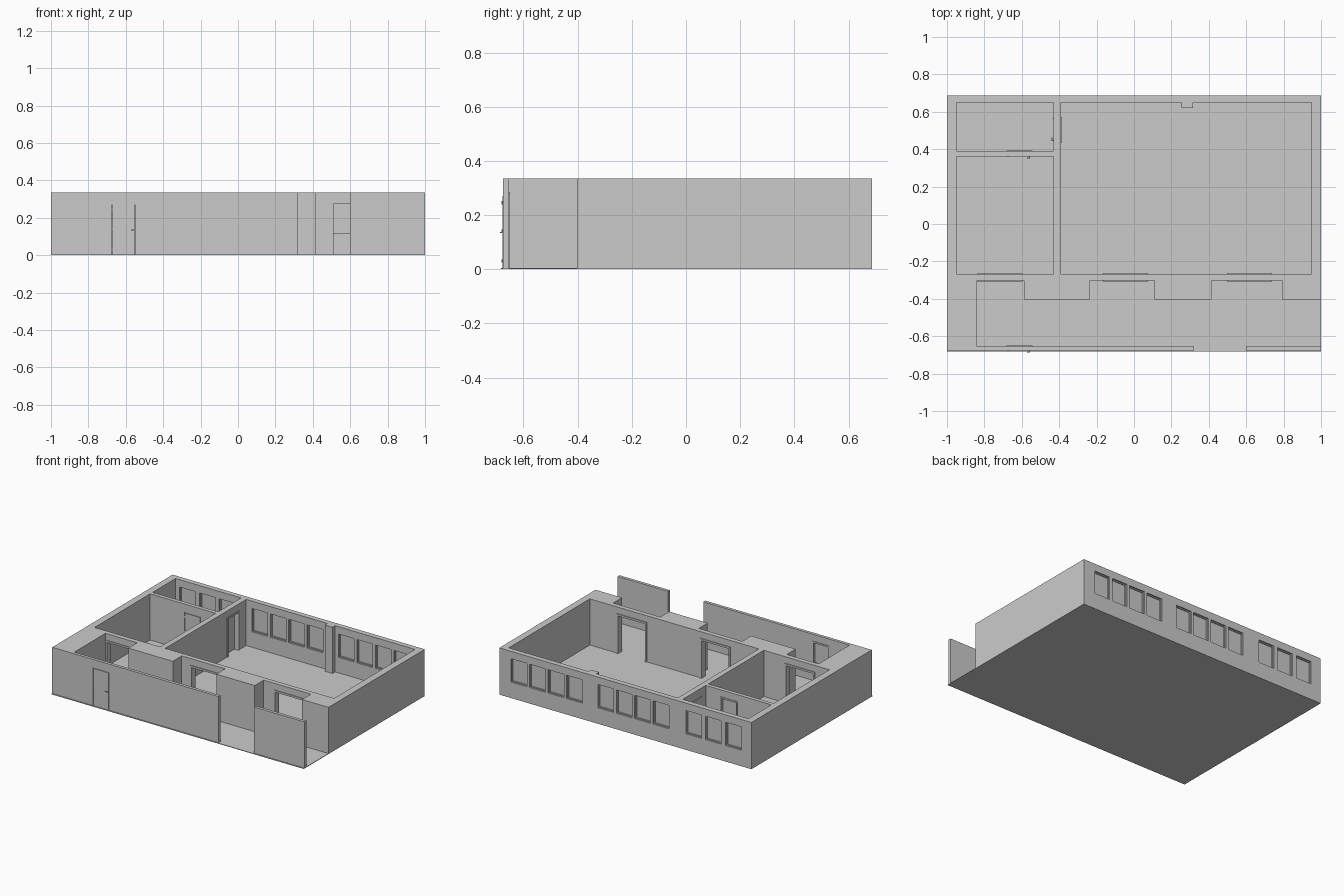
import bpy
import bmesh
from mathutils import Matrix

if "Cube" in bpy.data.objects:
    bpy.data.objects.remove(bpy.data.objects["Cube"])

FLOOR, TOP, HEAD, SILL = 0.004, 0.335, 0.275, 0.115
BACK_IN, BACK_OUT = 0.65, 0.687
FRONT_OUT, FRONT_IN = -0.676, -0.654

grey = bpy.data.materials.new("plain grey")
grey.diffuse_color = (0.6, 0.6, 0.6, 1)
grey.use_nodes = True
grey.node_tree.nodes["Principled BSDF"].inputs["Base Color"].default_value = grey.diffuse_color


def finish(name, bm):
    bmesh.ops.recalc_face_normals(bm, faces=bm.faces)
    mesh = bpy.data.meshes.new(name)
    bm.to_mesh(mesh)
    bm.free()
    mesh.materials.append(grey)
    obj = bpy.data.objects.new(name, mesh)
    bpy.context.collection.objects.link(obj)
    return obj


def prism(name, outline, low, high):
    """Extrude a flat outline upward from low to high."""
    bm = bmesh.new()
    face = bm.faces.new([bm.verts.new((x, y, low)) for x, y in outline])
    new = bmesh.ops.extrude_face_region(bm, geom=[face])["geom"]
    verts = [v for v in new if isinstance(v, bmesh.types.BMVert)]
    bmesh.ops.translate(bm, verts=verts, vec=(0, 0, high - low))
    return finish(name, bm)


def rect(x0, x1, y0, y1):
    return [(x0, y0), (x1, y0), (x1, y1), (x0, y1)]


def box(name, x0, x1, y0, y1, z0, z1):
    return prism(name, rect(x0, x1, y0, y1), z0, z1)


def cut(target, cutter):
    """Subtract the cutter from the target and discard it."""
    mod = target.modifiers.new("cut", "BOOLEAN")
    mod.operation, mod.solver, mod.object = "DIFFERENCE", "EXACT", cutter
    bpy.context.view_layer.objects.active = target
    bpy.ops.object.modifier_apply(modifier=mod.name)
    bpy.data.objects.remove(cutter)


def stand(obj, matrix):
    """Move mesh data so that a part built flat stands in its wall."""
    obj.data.transform(matrix)
    return obj


# Upright frame: the flat outline (u, v) becomes (x, z), its depth becomes -y
UPRIGHT = Matrix(((1, 0, 0, 0), (0, 0, -1, 0), (0, 1, 0, 0), (0, 0, 0, 1)))


def door_frame(name, x0, x1, y0, y1, rim=0.013):
    head = HEAD + rim
    outline = [(x0, FLOOR), (x0, head), (x1, head), (x1, FLOOR),
               (x1 - rim, FLOOR), (x1 - rim, HEAD), (x0 + rim, HEAD), (x0 + rim, FLOOR)]
    return stand(prism(name, outline, -y1, -y0), UPRIGHT)


def cylinder(name, radius, length, matrix):
    bm = bmesh.new()
    bmesh.ops.create_cone(bm, cap_ends=True, segments=10, radius1=radius,
                          radius2=radius, depth=length, matrix=matrix)
    return finish(name, bm)


# Floor and solid wall block
box("floor", -1, 1, -0.683, BACK_OUT, 0, FLOOR)
walls = box("walls", -1, 1, FRONT_OUT, BACK_OUT, FLOOR, TOP)

# Rooms, with a pier on the back wall of the large one
small_room = rect(-0.95, -0.43, 0.39, BACK_IN)
middle_room = rect(-0.95, -0.43, -0.268, 0.362)
large_room = [(-0.39, -0.268), (0.95, -0.268), (0.95, BACK_IN), (0.315, BACK_IN),
              (0.315, 0.62), (0.255, 0.62), (0.255, BACK_IN), (-0.39, BACK_IN)]

# Corridor with door niches and the front entrance
corridor = [(-0.84, FRONT_IN), (0.32, FRONT_IN), (0.32, -0.8), (0.6, -0.8),
            (0.6, FRONT_IN), (1.1, FRONT_IN), (1.1, -0.403)]
for left, right in ((0.415, 0.79), (-0.235, 0.11)):
    corridor += [(right, -0.403), (right, -0.302), (left, -0.302), (left, -0.403)]
corridor += [(-0.588, -0.403), (-0.588, -0.302), (-0.84, -0.302)]

for plan in (small_room, middle_room, large_room, corridor):
    cut(walls, prism("cutter", plan, -0.1, TOP + 0.1))

# Open doorways between the corridor and the rooms
for i, x0 in enumerate((-0.837, -0.165, 0.497)):
    x1 = x0 + 0.24
    cut(walls, box("cutter", x0 + 0.006, x1 - 0.006, -0.32, -0.25, -0.1, HEAD + 0.006))
    door_frame(f"doorway_frame_{i + 1}", x0, x1, -0.307, -0.262)

# Windows along the back wall
starts = [0.341 + 0.147 * i for i in range(4)]
starts += [-0.345 + 0.146 * i for i in range(4)]
starts += [-0.92, -0.76, -0.605]
for i, x0 in enumerate(starts):
    x1, z1 = x0 + 0.125, 0.282
    cut(walls, box("cutter", x0, x1, 0.6, 0.75, SILL, z1))
    frame = box(f"window_frame_{i + 1}", x0, x1, 0.66, 0.678, SILL, z1)
    cut(frame, box("cutter", x0 + 0.007, x1 - 0.007, 0.6, 0.75, SILL + 0.007, z1 - 0.007))
    box(f"window_pane_{i + 1}", x0 + 0.007, x1 - 0.007, 0.665, 0.672, SILL + 0.007, z1 - 0.007)


def closed_door(name, thickness, place):
    """Door flush with the wall face at y = 0, hinged at x = 0, wall behind it."""
    width = 0.122
    cutter = box("cutter", -0.002, width + 0.002, -0.02, thickness + 0.02, -0.1, HEAD + 0.002)
    cut(walls, stand(cutter, place))
    parts = [
        box(name, 0.001, width - 0.001, -0.001, 0.009, FLOOR, HEAD - 0.004),
        door_frame(name + "_frame", -0.008, width + 0.008, 0.009, thickness + 0.004, rim=0.011),
        box(name + "_stop", -0.002, width + 0.002, 0.003, 0.009, HEAD - 0.003, HEAD + 0.002),
    ]
    for i, z in enumerate((0.03, 0.14, 0.245)):
        parts.append(cylinder(f"{name}_hinge_{i + 1}", 0.003, 0.012,
                              Matrix.Translation((0, -0.002, z))))
    # Lever handles on both faces
    for side, y0, y1 in (("outer", -0.011, -0.007), ("inner", 0.017, 0.021)):
        parts.append(box(f"{name}_{side}_lever", width - 0.021, width - 0.004, y0, y1, 0.133, 0.138))
    parts.append(box(name + "_spindle", width - 0.009, width - 0.004, -0.008, 0.018, 0.133, 0.138))
    for part in parts:
        stand(part, place)


# Closed doors: front wall, wall between the left rooms, dividing wall
closed_door("front_door", 0.022, Matrix.Translation((-0.674, FRONT_OUT, 0)))
closed_door("inner_door", 0.028, Matrix.Translation((-0.674, 0.362, 0)))
closed_door("side_door", 0.04,
            Matrix.Translation((-0.43, 0.563, 0)) @ Matrix.Rotation(-1.5707963, 4, "Z"))
